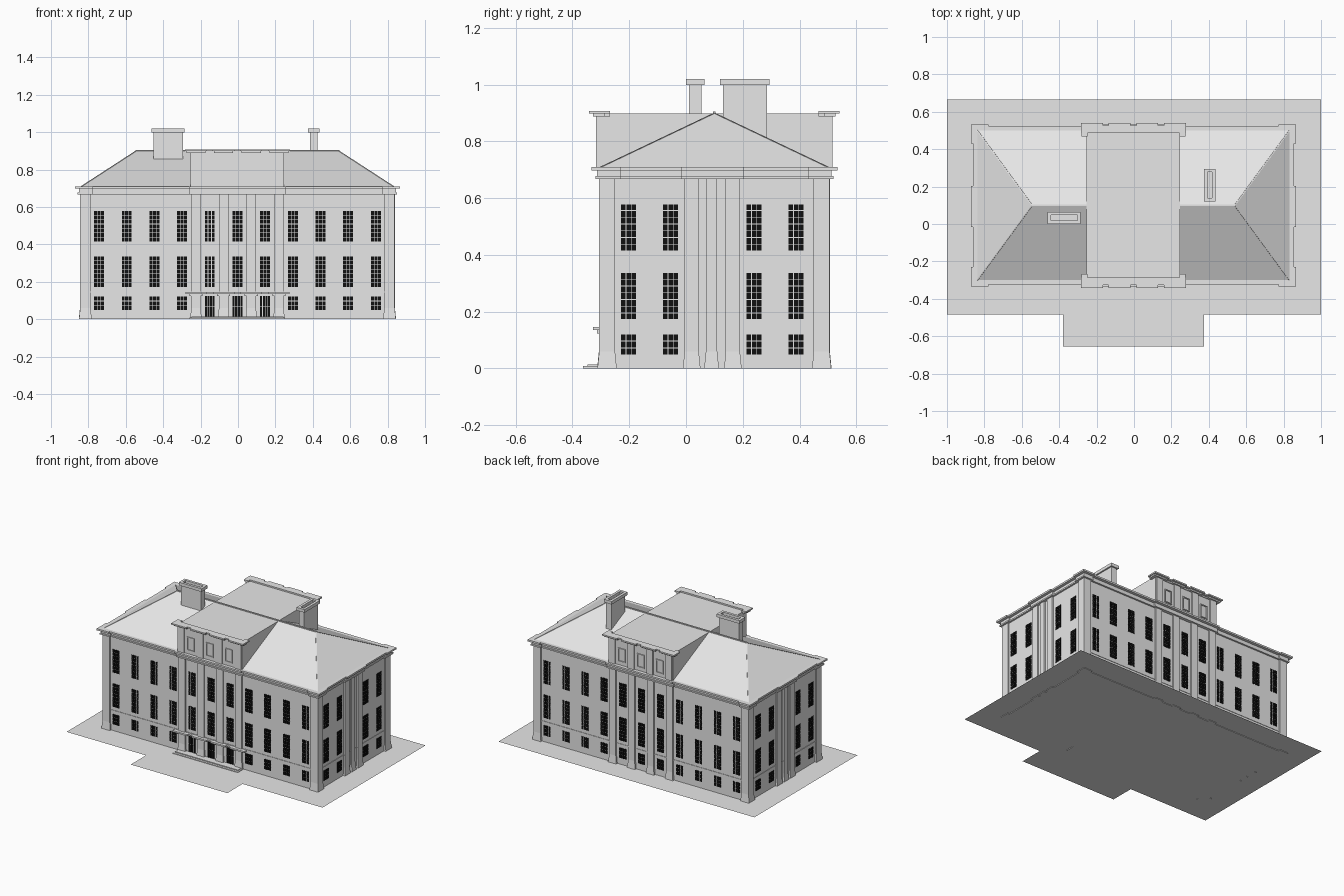
import bpy, bmesh
from mathutils import Vector

cube = bpy.data.objects.get("Cube")
if cube:
    bpy.data.objects.remove(cube, do_unlink=True)


def material(name, rgb):
    m = bpy.data.materials.new(name)
    m.use_nodes = True
    m.diffuse_color = (*rgb, 1)
    m.node_tree.nodes["Principled BSDF"].inputs["Base Color"].default_value = (*rgb, 1)
    return m


STONE = material("pale grey stone", (0.8, 0.8, 0.8))
GLASS = material("black glass", (0.005, 0.005, 0.005))

# Building centre and half sizes of the wall block
CX, CY = -0.003, 0.1
HX, HY = 0.832, 0.397
EAVE = 0.71
BAY = 0.148


class Part:
    """Collects simple solids into one named object."""

    def __init__(self, name, mat=STONE):
        self.name, self.mat, self.bm = name, mat, bmesh.new()

    def hull(self, lower, upper):
        a = [self.bm.verts.new(p) for p in lower]
        b = [self.bm.verts.new(p) for p in upper]
        n = len(a)
        self.bm.faces.new(a[::-1])
        self.bm.faces.new(b)
        for i in range(n):
            j = (i + 1) % n
            self.bm.faces.new((a[i], a[j], b[j], b[i]))

    def box(self, x0, x1, y0, y1, z0, z1, flare=0):
        def ring(z, f):
            return [(x0 - f, y0 - f, z), (x1 + f, y0 - f, z),
                    (x1 + f, y1 + f, z), (x0 - f, y1 + f, z)]
        self.hull(ring(z0, flare), ring(z1, 0))

    def slab(self, hx, hy, z0, z1):
        self.box(CX - hx, CX + hx, CY - hy, CY + hy, z0, z1)

    def on_wall(self, side, u, width, d0, d1, z0, z1, flare=0):
        """Box on a wall: u along it, d0 to d1 outward from it."""
        u0, u1 = u - width / 2, u + width / 2
        if side in ("front", "back"):
            s = -1 if side == "front" else 1
            y0, y1 = sorted((CY + s * (HY + d0), CY + s * (HY + d1)))
            self.box(CX + u0, CX + u1, y0, y1, z0, z1, flare)
        else:
            s = -1 if side == "right" else 1
            x0, x1 = sorted((CX + s * (HX + d0), CX + s * (HX + d1)))
            self.box(x0, x1, CY + u0, CY + u1, z0, z1, flare)

    def done(self):
        bmesh.ops.recalc_face_normals(self.bm, faces=self.bm.faces)
        me = bpy.data.meshes.new(self.name)
        self.bm.to_mesh(me)
        self.bm.free()
        me.materials.append(self.mat)
        ob = bpy.data.objects.new(self.name, me)
        bpy.context.collection.objects.link(ob)
        return ob


LONG = ("front", "back")
SHORT = ("left", "right")
PILASTERS = [k * BAY for k in (-1.5, -0.5, 0.5, 1.5)]

# Paved ground with forecourt
ground = Part("ground")
outline = [(-1, -0.485), (-0.38, -0.485), (-0.38, -0.655), (0.375, -0.655),
           (0.375, -0.485), (1, -0.485), (1, 0.665), (-1, 0.665)]
ground.bm.faces.new([ground.bm.verts.new((x, y, 0.004)) for x, y in outline])
ground.done()

# Main walls and thin string course
walls = Part("walls")
walls.slab(HX, HY, 0, EAVE - 0.01)
walls.slab(HX + 0.003, HY + 0.003, 0.143, 0.149)
walls.done()

# Corner piers with flared feet
piers = Part("corner_piers")
for sx in (-1, 1):
    for sy in (-1, 1):
        x0, x1 = sorted((CX + sx * 0.785, CX + sx * 0.841))
        y0, y1 = sorted((CY + sy * 0.35, CY + sy * 0.406))
        piers.box(x0, x1, y0, y1, 0.06, EAVE - 0.01)
        piers.box(x0, x1, y0, y1, 0, 0.06, 0.006)
piers.done()

# Pilasters on all four walls
pilasters = Part("pilasters")
for side in LONG + SHORT:
    places = [(u, 0.05) for u in PILASTERS]
    if side in SHORT:
        places = [(-0.08, 0.05), (-0.01, 0.04), (0.065, 0.05)]
    for u, w in places:
        pilasters.on_wall(side, u, w, -0.02, 0.01, 0.06, EAVE - 0.01)
        pilasters.on_wall(side, u, w, -0.02, 0.01, 0, 0.06, 0.006)
pilasters.done()

# Main cornice in two tiers, breaking forward at corners and centre
cornice = Part("main_cornice")
for z0, z1, out in ((0.668, 0.678, 0.012), (0.678, 0.698, 0.006), (0.698, EAVE, 0.026)):
    cornice.slab(HX + out, HY + out, z0, z1)
    far = out + 0.01
    for sx in (-1, 1):
        for sy in (-1, 1):
            x0, x1 = sorted((CX + sx * 0.775, CX + sx * (HX + far)))
            y0, y1 = sorted((CY + sy * 0.33, CY + sy * (HY + far)))
            cornice.box(x0, x1, y0, y1, z0, z1)
    for side in LONG:
        cornice.on_wall(side, 0, 0.52, -0.05, far, z0, z1)
    for side in SHORT:
        cornice.on_wall(side, -0.007, 0.22, -0.05, far, z0, z1)
cornice.done()

# Hipped roof with ridge and hip ribs
roof = Part("hipped_roof")
rx, ry, top = 0.835, 0.4, 0.9
eaves = [roof.bm.verts.new((CX + sx * rx, CY + sy * ry, EAVE))
         for sx, sy in ((-1, -1), (1, -1), (1, 1), (-1, 1))]
r0, r1 = [roof.bm.verts.new((CX + s * 0.542, CY, top)) for s in (-1, 1)]
for loop in ((0, 1, r1, r0), (2, 3, r0, r1), (1, 2, r1), (3, 0, r0)):
    roof.bm.faces.new([eaves[v] if isinstance(v, int) else v for v in loop])
roof.bm.faces.new(eaves[::-1])
roof.done()
ribs = Part("roof_ribs")
ribs.box(CX - 0.545, CX + 0.545, CY - 0.004, CY + 0.004, top - 0.01, top + 0.005)
for sx in (-1, 1):
    for sy in (-1, 1):
        foot = Vector((CX + sx * rx, CY + sy * ry, EAVE))
        head = Vector((CX + sx * 0.542, CY, top))
        ring = [Vector(p) * 0.004 for p in ((1, 0, 0), (0, 1, 0), (-1, 0, 0), (0, -1, 0))]
        ribs.hull([foot + p for p in ring], [head + p for p in ring])
ribs.done()

# Raised central attic running front to back
attic = Part("attic_block")
attic.box(CX - 0.25, CX + 0.25, CY - 0.41, CY + 0.408, EAVE - 0.01, 0.898)
for side in LONG:
    for u in PILASTERS:
        attic.on_wall(side, u, 0.05, 0, 0.02, EAVE, 0.898)
attic.done()

# Framed blind panels on the attic
panels = Part("attic_panels")
for side in LONG:
    for k in (-1, 0, 1):
        u = k * BAY
        for s in (-1, 1):
            panels.on_wall(side, u + s * 0.025, 0.006, 0, 0.018, 0.735, 0.83)
        for z in (0.735, 0.824):
            panels.on_wall(side, u, 0.056, 0, 0.018, z, z + 0.006)
panels.done()

# Attic cornice: notched front edge with short side returns
attic_cornice = Part("attic_cornice")
for side in LONG:
    for z0, z1, cut in ((0.888, 0.898, 0.014), (0.898, 0.908, 0)):
        attic_cornice.on_wall(side, 0, 0.5, -0.01, 0.03 - cut, z0, z1)
        for u in PILASTERS:
            attic_cornice.on_wall(side, u, 0.116 - cut, -0.01, 0.044 - cut, z0, z1)
        for s in (-1, 1):
            attic_cornice.on_wall(side, s * (0.262 - cut / 2), 0.034 - cut, -0.03, 0.044 - cut, z0, z1)
attic_cornice.done()

# Hollow chimneys
for name, x0, x1, y0, y1 in (("right_chimney", -0.452, -0.295, 0.01, 0.055),
                             ("left_chimney", 0.384, 0.426, 0.13, 0.285)):
    stack = Part(name)
    stack.box(x0, x1, y0, y1, 0.78, 1.0)
    e, t = 0.01, 0.018
    for a in ((x0 - e, x1 + e, y0 - e, y0 - e + t), (x0 - e, x1 + e, y1 + e - t, y1 + e),
              (x0 - e, x0 - e + t, y0, y1), (x1 + e - t, x1 + e, y0, y1)):
        stack.box(*a, 0.998, 1.02)
    stack.done()


# Windows as grids of thin panes
def panes(part, side, u, z0, z1, cols, rows, width=0.056, bar=0.003):
    pw, ph = width / cols, (z1 - z0) / rows
    for i in range(cols):
        for j in range(rows):
            z = z0 + j * ph
            part.on_wall(side, u - width / 2 + (i + 0.5) * pw, pw - bar,
                         -0.002, 0.003, z + bar / 2, z + ph - bar / 2)


windows = Part("windows", GLASS)
doors = Part("doors", GLASS)
for side in LONG + SHORT:
    spots = [k * BAY for k in range(-5, 6)]
    if side in SHORT:
        spots = [-0.302, -0.154, 0.14, 0.288]
    for u in spots:
        panes(windows, side, u, 0.414, 0.58, 3, 7)
        panes(windows, side, u, 0.172, 0.338, 3, 7)
        if side == "front" and abs(u) < 0.2:
            panes(doors, side, u, 0.014, 0.125, 4, 2)
        else:
            panes(windows, side, u, 0.048, 0.122, 3, 3)
windows.done()
doors.done()

# Entrance ledges above the doors, and steps below
ledges = Part("entrance_ledges")
for u in PILASTERS:
    ledges.on_wall("front", u, 0.07, 0, 0.017, 0.124, 0.135)
    ledges.on_wall("front", u, 0.114, 0, 0.03, 0.135, 0.146)
ledges.on_wall("front", 0, 0.5, 0, 0.018, 0.136, 0.145)
ledges.done()
steps = Part("entrance_steps")
steps.on_wall("front", 0, 0.51, -0.01, 0.066, 0, 0.008)
steps.on_wall("front", 0, 0.49, -0.01, 0.05, 0, 0.014)
steps.done()
